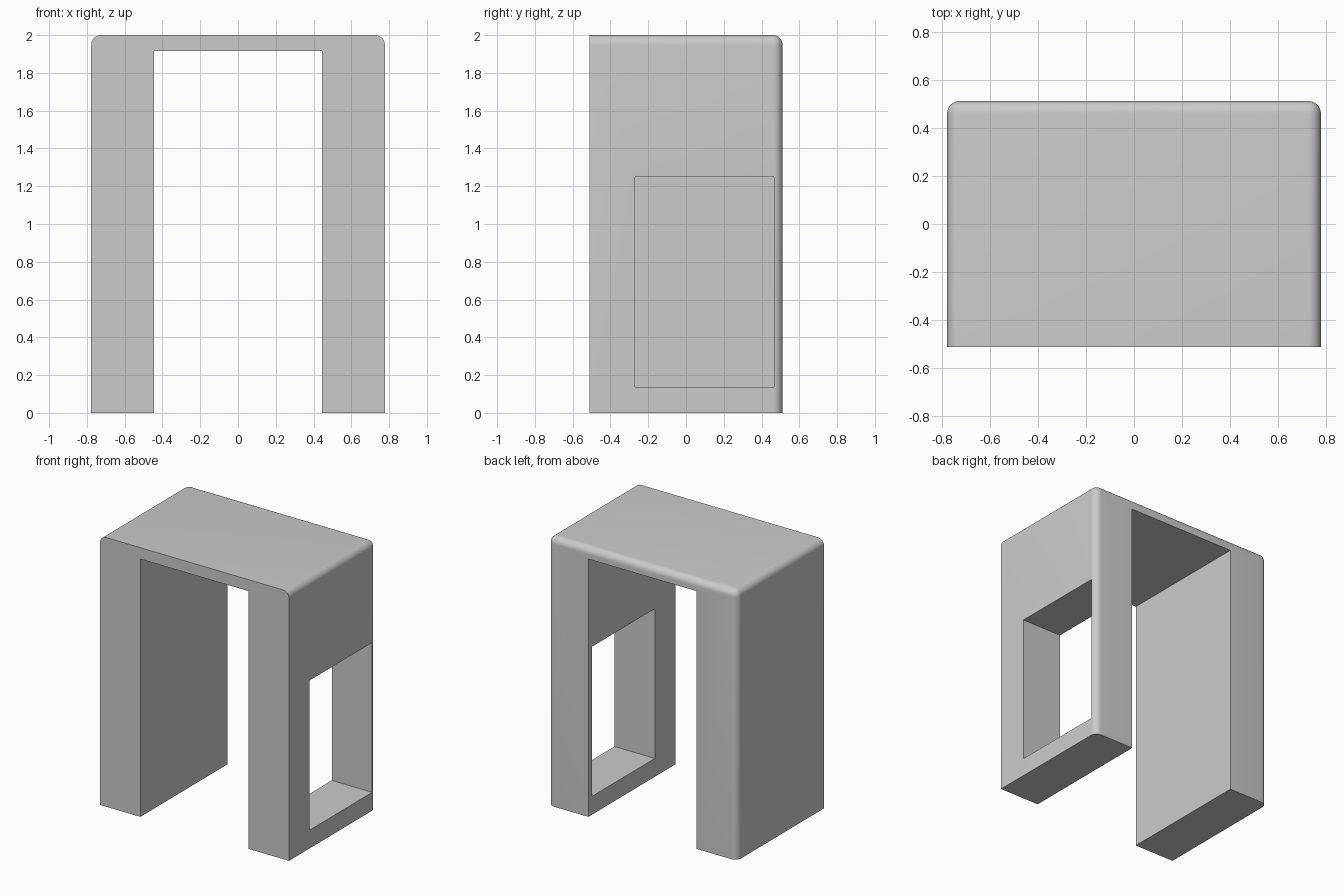
import bpy
import bmesh

cube = bpy.data.objects.get("Cube")
if cube:
    bpy.data.objects.remove(cube, do_unlink=True)

W, D, H = 0.777, 0.511, 2.0      # half width, half depth, height
INNER, CEIL = 0.445, 1.915       # half opening, underside of the top
RADIUS = 0.05

grey = bpy.data.materials.new("light grey")
grey.use_nodes = True
colour = (0.6, 0.6, 0.6, 1)
grey.diffuse_color = colour
grey.node_tree.nodes["Principled BSDF"].inputs["Base Color"].default_value = colour


def make_object(name, bm):
    bmesh.ops.recalc_face_normals(bm, faces=bm.faces)
    mesh = bpy.data.meshes.new(name)
    bm.to_mesh(mesh)
    bm.free()
    mesh.materials.append(grey)
    obj = bpy.data.objects.new(name, mesh)
    bpy.context.collection.objects.link(obj)
    return obj


# Portal frame: an arch profile extruded from front to back
bm = bmesh.new()
half = [(W, H), (W, 0), (INNER, 0), (INNER, CEIL)]
outline = half + [(-x, z) for x, z in reversed(half)]
face = bm.faces.new([bm.verts.new((x, -D, z)) for x, z in outline])
back = bmesh.ops.extrude_face_region(bm, geom=[face])["geom"]
for v in back:
    if isinstance(v, bmesh.types.BMVert):
        v.co.y = D
if not face.is_valid or len([f for f in bm.faces if len(f.verts) == 8]) < 2:
    bm.faces.new([v for v in bm.verts if v.co.y < 0])
bmesh.ops.recalc_face_normals(bm, faces=bm.faces)


# Round the outer side, top and back edges
def is_rounded(edge):
    mid = (edge.verts[0].co + edge.verts[1].co) / 2
    side = abs(mid.x) > W - 0.01
    top = mid.z > H - 0.01
    rear = mid.y > D - 0.01
    return side + top + rear >= 2


bmesh.ops.bevel(bm, geom=[e for e in bm.edges if is_rounded(e)],
                offset=RADIUS, offset_type='OFFSET', segments=8,
                profile=0.5, affect='EDGES')
frame = make_object("portal_frame", bm)

# Rectangular window through the left leg
bm = bmesh.new()
bmesh.ops.create_cube(bm, size=1)
bmesh.ops.scale(bm, vec=(0.8, 0.735, 1.112), verts=bm.verts)
bmesh.ops.translate(bm, vec=(0.65, 0.0985, 0.692), verts=bm.verts)
cutter = make_object("window_cutter", bm)
cutter.hide_render = True

bpy.context.view_layer.objects.active = frame
frame.select_set(True)
cut = frame.modifiers.new("window", 'BOOLEAN')
cut.operation = 'DIFFERENCE'
cut.solver = 'EXACT'
cut.object = cutter
bpy.ops.object.modifier_apply(modifier=cut.name)
bpy.data.objects.remove(cutter, do_unlink=True)
bpy.ops.object.shade_smooth_by_angle(angle=0.6)
